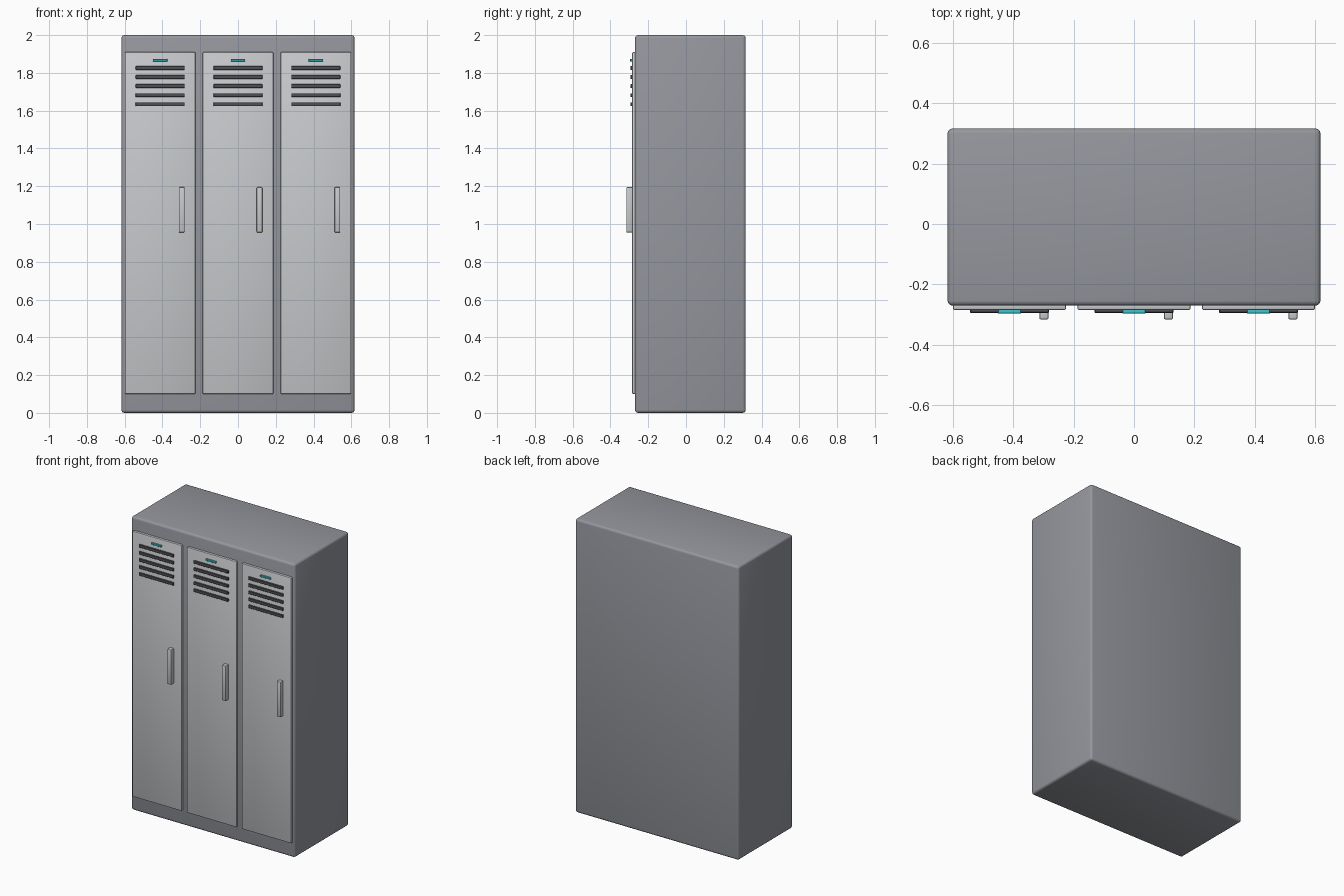
import bpy

if "Cube" in bpy.data.objects:
    bpy.data.objects.remove(bpy.data.objects["Cube"])


def material(name, colour):
    m = bpy.data.materials.new(name)
    m.diffuse_color = (*colour, 1)
    m.use_nodes = True
    m.node_tree.nodes["Principled BSDF"].inputs["Base Color"].default_value = m.diffuse_color
    return m


DARK = material("cabinet_grey", (0.30, 0.31, 0.34))
LIGHT = material("door_grey", (0.58, 0.59, 0.61))
VENT = material("vent_dark", (0.08, 0.08, 0.09))
TEAL = material("plate_teal", (0.05, 0.55, 0.60))


def box(name, lo, hi, mat, bevel, segments=2):
    """Bevelled box spanning the corners lo and hi."""
    centre = [(a + b) / 2 for a, b in zip(lo, hi)]
    bpy.ops.mesh.primitive_cube_add(size=1, location=centre)
    ob = bpy.context.object
    ob.name = name
    ob.scale = [b - a for a, b in zip(lo, hi)]
    bpy.ops.object.transform_apply(location=False, rotation=False, scale=True)
    ob.data.materials.append(mat)
    mod = ob.modifiers.new("bevel", "BEVEL")
    mod.width = bevel
    mod.segments = segments
    bpy.ops.object.modifier_apply(modifier=mod.name)
    bpy.ops.object.shade_smooth_by_angle()
    return ob


# Cabinet body
box("cabinet", (-0.617, -0.27, 0), (0.617, 0.316, 2.0), DARK, 0.016, 3)

# Three identical locker doors with vents, name plate and handle
for i in range(3):
    x = (i - 1) * 0.412
    box(f"door_{i + 1}", (x - 0.187, -0.285, 0.10), (x + 0.187, -0.262, 1.91), LIGHT, 0.006)
    for j in range(5):
        z = 1.826 - j * 0.048
        box(f"vent_{i + 1}_{j + 1}", (x - 0.13, -0.294, z - 0.01),
            (x + 0.13, -0.283, z + 0.01), VENT, 0.002, 1)
    box(f"plate_{i + 1}", (x - 0.038, -0.296, 1.861), (x + 0.038, -0.283, 1.873), TEAL, 0.001, 1)
    hx = x + 0.114
    box(f"handle_{i + 1}", (hx - 0.015, -0.316, 0.955), (hx + 0.015, -0.283, 1.195), LIGHT, 0.005)
